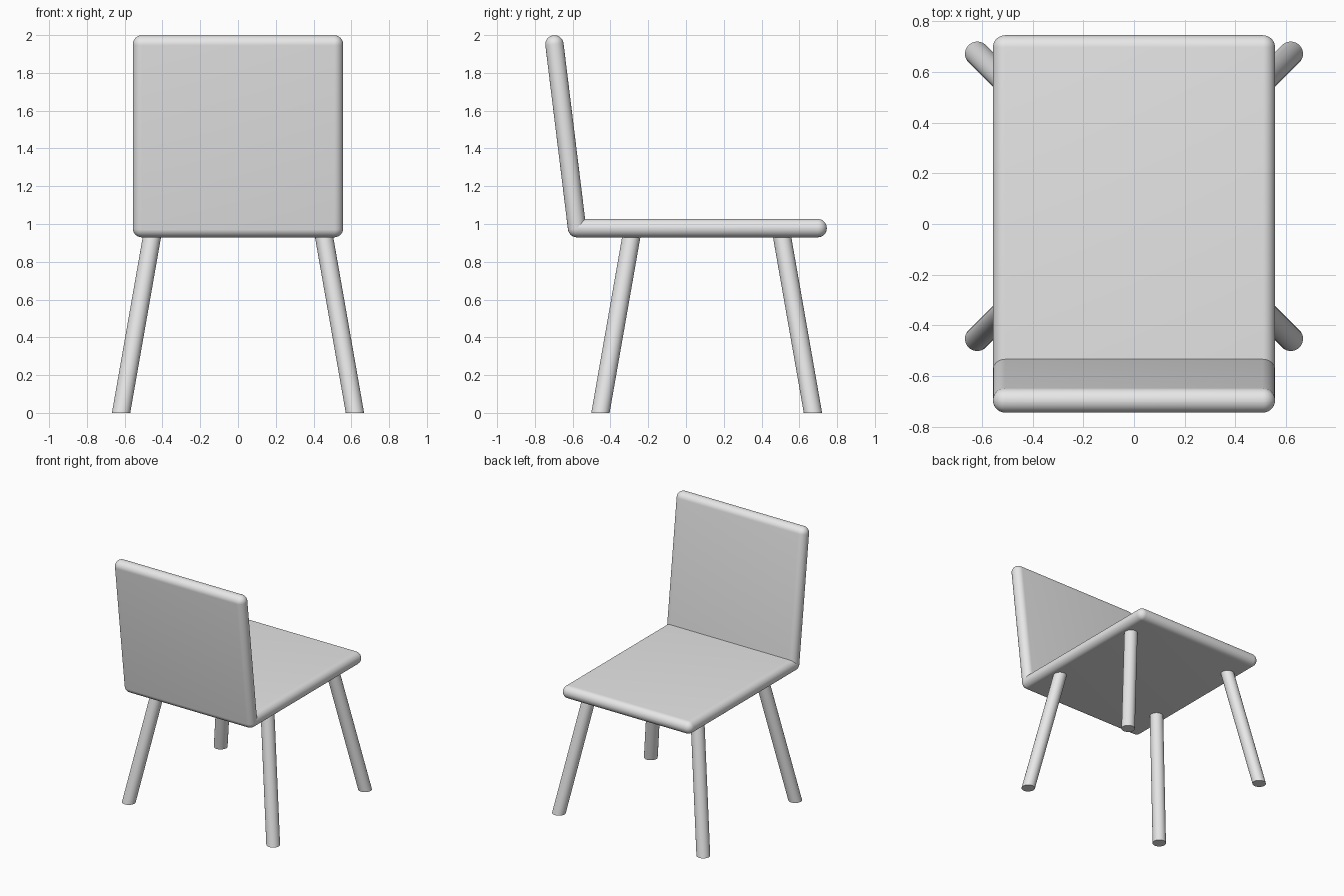
import bpy
import bmesh
import math
from mathutils import Matrix, Vector

if "Cube" in bpy.data.objects:
    bpy.data.objects.remove(bpy.data.objects["Cube"])

R = 0.0485          # half thickness of the boards and radius of the legs
HALF_W = 0.557      # half width of the chair
HINGE = Vector((0, -0.577, 0.978))   # shared axis of seat and backrest

grey = bpy.data.materials.new("light grey")
grey.diffuse_color = (0.8, 0.8, 0.8, 1)
grey.use_nodes = True
grey.node_tree.nodes["Principled BSDF"].inputs["Base Color"].default_value = grey.diffuse_color


def finish(name, bm, angle):
    bmesh.ops.recalc_face_normals(bm, faces=bm.faces)
    mesh = bpy.data.meshes.new(name)
    bm.to_mesh(mesh)
    bm.free()
    mesh.materials.append(grey)
    ob = bpy.data.objects.new(name, mesh)
    bpy.context.collection.objects.link(ob)
    bpy.ops.object.select_all(action='DESELECT')
    ob.select_set(True)
    bpy.context.view_layer.objects.active = ob
    bpy.ops.object.shade_smooth_by_angle(angle=math.radians(angle))
    return ob


def board(name, length, tilt):
    """Fully rounded board running from the hinge axis along +y, then tilted."""
    bm = bmesh.new()
    bmesh.ops.create_cube(bm, size=1)
    bmesh.ops.scale(bm, vec=(2 * HALF_W, length + 2 * R, 2 * R), verts=bm.verts)
    bmesh.ops.translate(bm, vec=(0, length / 2, 0), verts=bm.verts)
    bmesh.ops.bevel(bm, geom=bm.edges[:], offset=R * 0.995, segments=10,
                    profile=0.5, affect='EDGES')
    bm.transform(Matrix.Translation(HINGE) @ Matrix.Rotation(tilt, 4, 'X'))
    return finish(name, bm, 40)


def leg(name, foot, top):
    """Splayed round leg cut level with the floor."""
    bm = bmesh.new()
    bmesh.ops.create_cone(bm, cap_ends=True, segments=32,
                          radius1=R, radius2=R, depth=1)
    for v in bm.verts:
        v.co = Vector((v.co.x, v.co.y, 0)) + foot.lerp(top, v.co.z + 0.5)
    return finish(name, bm, 40)


# Seat and leaning backrest
board("seat", 1.274, 0)
board("backrest", 0.980, math.radians(97))

# Four legs splayed outward diagonally
for side, s in (("left", -1), ("right", 1)):
    leg("rear_leg_" + side, Vector((s * 0.619, -0.453, 0)), Vector((s * 0.449, -0.283, 0.97)))
    leg("front_leg_" + side, Vector((s * 0.619, 0.672, 0)), Vector((s * 0.449, 0.502, 0.97)))
